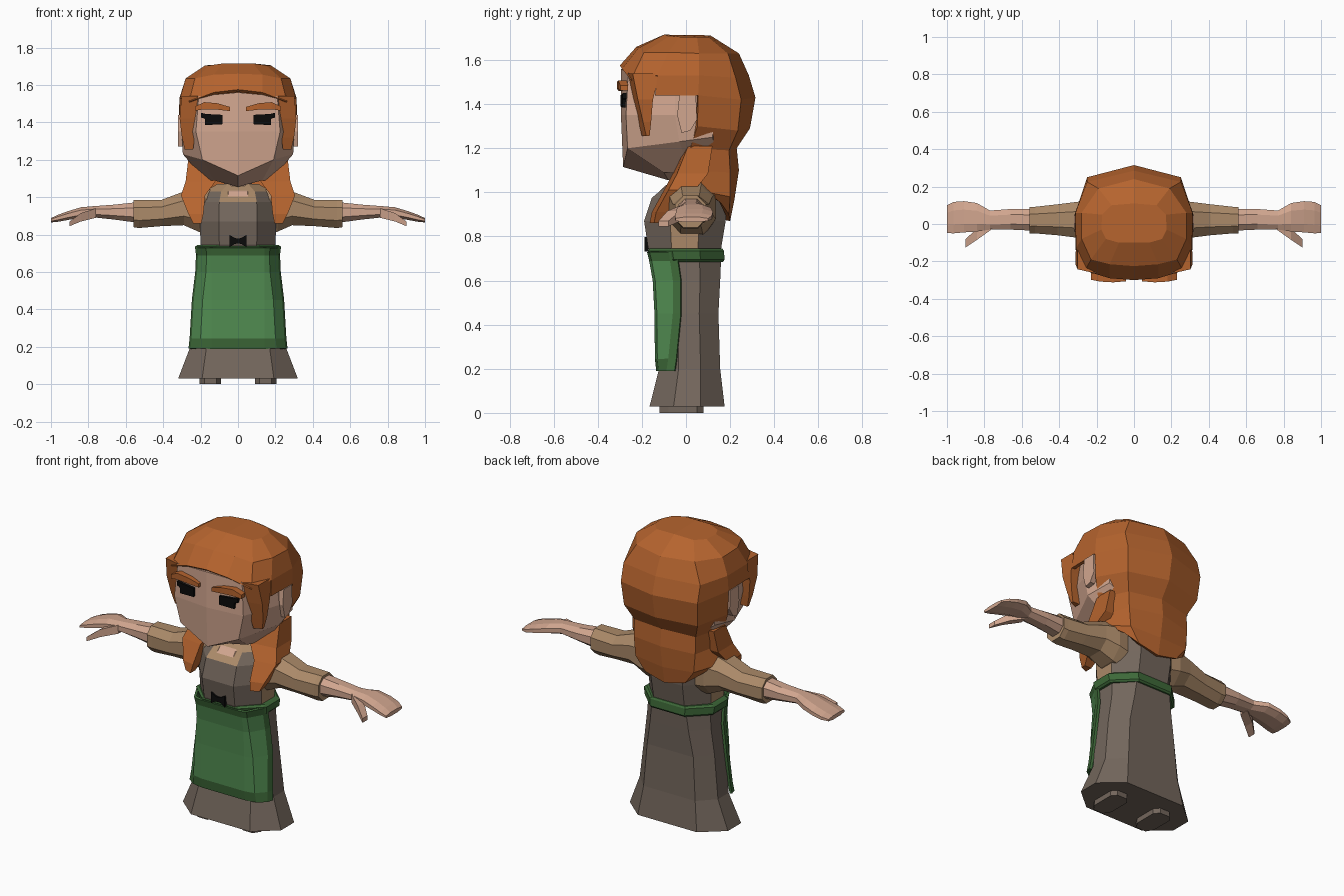
import bpy, bmesh
from mathutils import Vector


def material(name, r, g, b):
    m = bpy.data.materials.new(name)
    lin = [((c + 0.055) / 1.055) ** 2.4 if c > 0.04 else c / 12.92 for c in (r, g, b)]
    m.diffuse_color = (*lin, 1)
    return m


SKIN = material("skin", 0.82, 0.65, 0.56)
HAIR = material("ginger_hair", 0.71, 0.39, 0.18)
SHIRT = material("tan_shirt", 0.67, 0.54, 0.41)
DRESS = material("brown_dress", 0.45, 0.40, 0.36)
GREEN = material("apron_green", 0.32, 0.55, 0.32)
TRIM = material("trim_green", 0.24, 0.41, 0.22)
BLACK = material("black", 0.04, 0.04, 0.04)


def loft(name, rings, mats, closed=True, caps=True, rule=None, shell=0, offset=-1):
    """Skin a row of rings (None points leave a gap) and mirror across x."""
    bm = bmesh.new()
    grid = [[bm.verts.new(p) if p else None for p in ring] for ring in rings]
    n = len(rings[0])
    for r in range(len(grid) - 1):
        for c in range(n if closed else n - 1):
            d = (c + 1) % n
            quad = (grid[r][c], grid[r][d], grid[r + 1][d], grid[r + 1][c])
            if None not in quad:
                f = bm.faces.new(quad)
                f.material_index = rule(r, c) if rule else 0
    if caps:
        for ring in ((grid[0], grid[-1]) if caps is True else (grid[0],)):
            bm.faces.new(ring)
    bmesh.ops.delete(bm, geom=[v for v in bm.verts if not v.link_faces], context='VERTS')
    bmesh.ops.recalc_face_normals(bm, faces=bm.faces)
    me = bpy.data.meshes.new(name)
    bm.to_mesh(me)
    bm.free()
    for m in mats:
        me.materials.append(m)
    ob = bpy.data.objects.new(name, me)
    bpy.context.collection.objects.link(ob)
    mir = ob.modifiers.new("mirror", 'MIRROR')
    mir.merge_threshold = 0.0005
    if shell:
        s = ob.modifiers.new("shell", 'SOLIDIFY')
        s.thickness, s.offset = shell, offset
    return ob


def half_oct(z, hx, y0, y1, k=0.5, ch=0.32):
    """Half of an eight-sided horizontal ring."""
    d = (y1 - y0) * ch
    return [(0, y0, z), (k * hx, y0, z), (hx, y0 + d, z),
            (hx, y1 - d, z), (k * hx, y1, z), (0, y1, z)]


def limb(x, y0, y1, z0, z1):
    """Eight-sided ring across the arm."""
    a, b = (y1 - y0) * 0.27, (z1 - z0) * 0.27
    return [(x, y0 + a, z0), (x, y1 - a, z0), (x, y1, z0 + b), (x, y1, z1 - b),
            (x, y1 - a, z1), (x, y0 + a, z1), (x, y0, z1 - b), (x, y0, z0 + b)]


def slab(x, y0, y1, z0, z1):
    """Four-sided ring across x."""
    return [(x, y0, z0), (x, y1, z0), (x, y1, z1), (x, y0, z1)]


def tress(x0, x1, y0, y1, z):
    """Four-sided horizontal ring for hanging locks."""
    return [(x0, y0, z), (x1, y0 + 0.02, z), (x1, y1, z), (x0, y1, z)]


# Skirt and feet
loft("skirt", [half_oct(*r) for r in (
    (0.03, 0.32, -0.165, 0.175, 0.6), (0.20, 0.255, -0.122, 0.155, 0.66),
    (0.45, 0.228, -0.125, 0.147, 0.66), (0.60, 0.208, -0.13, 0.155, 0.6),
    (0.72, 0.20, -0.15, 0.16, 0.55))], [DRESS], closed=False)
loft("foot", [[(0.09, -0.08, z), (0.115, -0.12, z), (0.18, -0.12, z), (0.205, -0.08, z),
               (0.205, 0.05, z), (0.18, 0.08, z), (0.115, 0.08, z), (0.09, 0.05, z)]
              for z in (0, 0.04)], [DRESS])

# Bodice: front and back dark with straps, sides and neckline in shirt colour
loft("bodice", [half_oct(*r) for r in (
    (0.70, 0.20, -0.155, 0.155), (0.75, 0.20, -0.172, 0.16), (0.87, 0.205, -0.19, 0.18),
    (0.975, 0.20, -0.155, 0.185), (1.03, 0.18, -0.09, 0.17), (1.07, 0.11, -0.04, 0.13))],
    [DRESS, SHIRT], closed=False,
    rule=lambda r, c: 1 if c == 2 or r == 4 or (r == 3 and c == 0) else 0)
loft("neck", [half_oct(*r) for r in (
    (0.99, 0.11, -0.135, 0.08), (1.03, 0.10, -0.095, 0.08), (1.05, 0.075, -0.05, 0.08),
    (1.12, 0.075, -0.06, 0.08))], [SKIN], closed=False)

# Belt and wrapped apron with a darker border
loft("belt", [half_oct(*r) for r in (
    (0.685, 0.215, -0.155, 0.168), (0.695, 0.225, -0.165, 0.175),
    (0.735, 0.23, -0.172, 0.172), (0.745, 0.215, -0.165, 0.165))],
    [TRIM], closed=False)


def apron_row(z, hx, y0, ye):
    return [(0, y0, z), (0.14, y0, z), (hx - 0.055, y0 + 0.01, z),
            (hx - 0.01, ye - 0.035, z), (hx, ye, z)]


loft("apron", [apron_row(*r) for r in (
    (0.19, 0.258, -0.128, -0.05), (0.245, 0.252, -0.134, -0.042), (0.45, 0.24, -0.136, -0.022),
    (0.60, 0.222, -0.144, -0.022), (0.69, 0.218, -0.16, -0.035), (0.73, 0.222, -0.17, -0.04))],
    [GREEN, TRIM], closed=False, caps=False,
    rule=lambda r, c: 1 if r in (0, 4) or c == 3 else 0, shell=0.014, offset=0)

# Crossed lace on the bodice
loft("lace", [slab(*r) for r in (
    (0, -0.188, -0.17, 0.752, 0.778), (0.018, -0.188, -0.17, 0.75, 0.782),
    (0.045, -0.188, -0.17, 0.732, 0.798))], [BLACK])

# Sleeves, forearms with flat hands, thumbs
loft("sleeve", [limb(*r) for r in (
    (0.15, -0.06, 0.13, 0.80, 1.06), (0.21, -0.085, 0.135, 0.815, 1.055),
    (0.29, -0.075, 0.12, 0.85, 1.03), (0.41, -0.06, 0.105, 0.845, 0.985),
    (0.53, -0.05, 0.092, 0.835, 0.985), (0.56, -0.05, 0.09, 0.84, 0.985))], [SHIRT])
loft("hand", [limb(*r) for r in (
    (0.55, -0.035, 0.08, 0.865, 0.972), (0.66, -0.03, 0.08, 0.88, 0.96),
    (0.77, -0.03, 0.072, 0.892, 0.952), (0.84, -0.04, 0.112, 0.89, 0.946),
    (0.91, -0.045, 0.122, 0.878, 0.925), (0.965, -0.05, 0.118, 0.868, 0.905),
    (1.0, -0.048, 0.1, 0.865, 0.888))], [SKIN])
loft("thumb", [slab(*r) for r in (
    (0.76, -0.028, 0.03, 0.89, 0.94), (0.84, -0.085, -0.025, 0.87, 0.915),
    (0.90, -0.125, -0.08, 0.845, 0.87))], [SKIN])

# Head with a flat face and pointed chin
loft("head", [
    [(0, -0.08, 1.055), (0.13, -0.1, 1.09), (0.17, 0.02, 1.085), (0.14, 0.15, 1.14), (0, 0.17, 1.14)],
    [(0, -0.285, 1.115), (0.19, -0.265, 1.2), (0.295, -0.03, 1.23), (0.27, 0.12, 1.25), (0, 0.2, 1.25)],
    [(0, -0.295, 1.35), (0.225, -0.272, 1.35), (0.30, -0.05, 1.35), (0.28, 0.13, 1.35), (0, 0.22, 1.35)],
    [(0, -0.295, 1.56), (0.21, -0.262, 1.54), (0.28, -0.05, 1.54), (0.24, 0.15, 1.54), (0, 0.22, 1.54)],
], [SKIN], closed=False)
loft("ear", [[(x, y, z) for y, z in (
    (-0.03, 1.44), (0.045, 1.44), (0.05, 1.33), (0.02, 1.28), (-0.02, 1.27), (-0.04, 1.35))]
    for x in (0.27, 0.32)], [SKIN])
loft("eye", [slab(*r) for r in (
    (0.083, -0.297, -0.28, 1.39, 1.44), (0.175, -0.289, -0.27, 1.385, 1.445),
    (0.178, -0.289, -0.268, 1.42, 1.447), (0.197, -0.287, -0.266, 1.425, 1.45))], [BLACK])
loft("eyebrow", [slab(*r) for r in (
    (0.042, -0.306, -0.28, 1.46, 1.482), (0.11, -0.312, -0.28, 1.468, 1.502),
    (0.18, -0.308, -0.27, 1.47, 1.508), (0.23, -0.298, -0.262, 1.462, 1.485))], [HAIR])

# Hair shell: crown, fringe, back of the head, tapering fall
gap = [None] * 3
loft("hair", [
    [(0, -0.1, 1.715), (0.08, -0.1, 1.715), (0.15, -0.08, 1.705), (0.175, -0.03, 1.705),
     (0.17, 0.05, 1.705), (0.12, 0.1, 1.705), (0, 0.11, 1.712)],
    [(0, -0.225, 1.66), (0.13, -0.215, 1.655), (0.23, -0.19, 1.635), (0.28, -0.08, 1.635),
     (0.28, 0.06, 1.63), (0.19, 0.19, 1.63), (0, 0.24, 1.63)],
    [(0, -0.3, 1.575), (0.13, -0.29, 1.56), (0.262, -0.25, 1.51), (0.31, -0.13, 1.53),
     (0.313, 0.06, 1.53), (0.25, 0.225, 1.52), (0, 0.285, 1.53)],
    gap + [(0.313, -0.14, 1.44), (0.316, 0.055, 1.44), (0.25, 0.25, 1.42), (0, 0.315, 1.43)],
    gap + [None, (0.31, 0.052, 1.3), (0.24, 0.235, 1.28), (0, 0.29, 1.29)],
    gap + [None, (0.265, 0.02, 1.2), (0.20, 0.195, 1.19), (0, 0.23, 1.2)],
    gap + [None, (0.25, 0.03, 1.1), (0.20, 0.20, 1.09), (0, 0.24, 1.1)],
    gap + [None, (0.26, 0.1, 1.0), (0.19, 0.20, 0.98), (0, 0.22, 0.97)],
    gap + [None, (0.2, 0.16, 0.95), (0.13, 0.195, 0.90), (0, 0.2, 0.87)],
], [HAIR], closed=False, caps="first", shell=0.02)

# Locks beside the face and over the shoulders
loft("side_lock", [tress(*r) for r in (
    (0.215, 0.302, -0.262, -0.12, 1.54), (0.225, 0.312, -0.238, -0.15, 1.42),
    (0.232, 0.30, -0.215, -0.158, 1.32), (0.24, 0.285, -0.2, -0.165, 1.255))], [HAIR])
loft("shoulder_lock", [tress(*r) for r in (
    (0.19, 0.265, -0.01, 0.12, 1.21), (0.12, 0.28, -0.06, 0.1, 1.085),
    (0.175, 0.305, -0.1, 0.04, 1.01), (0.185, 0.265, -0.155, -0.06, 0.91),
    (0.195, 0.24, -0.165, -0.12, 0.86))], [HAIR])
